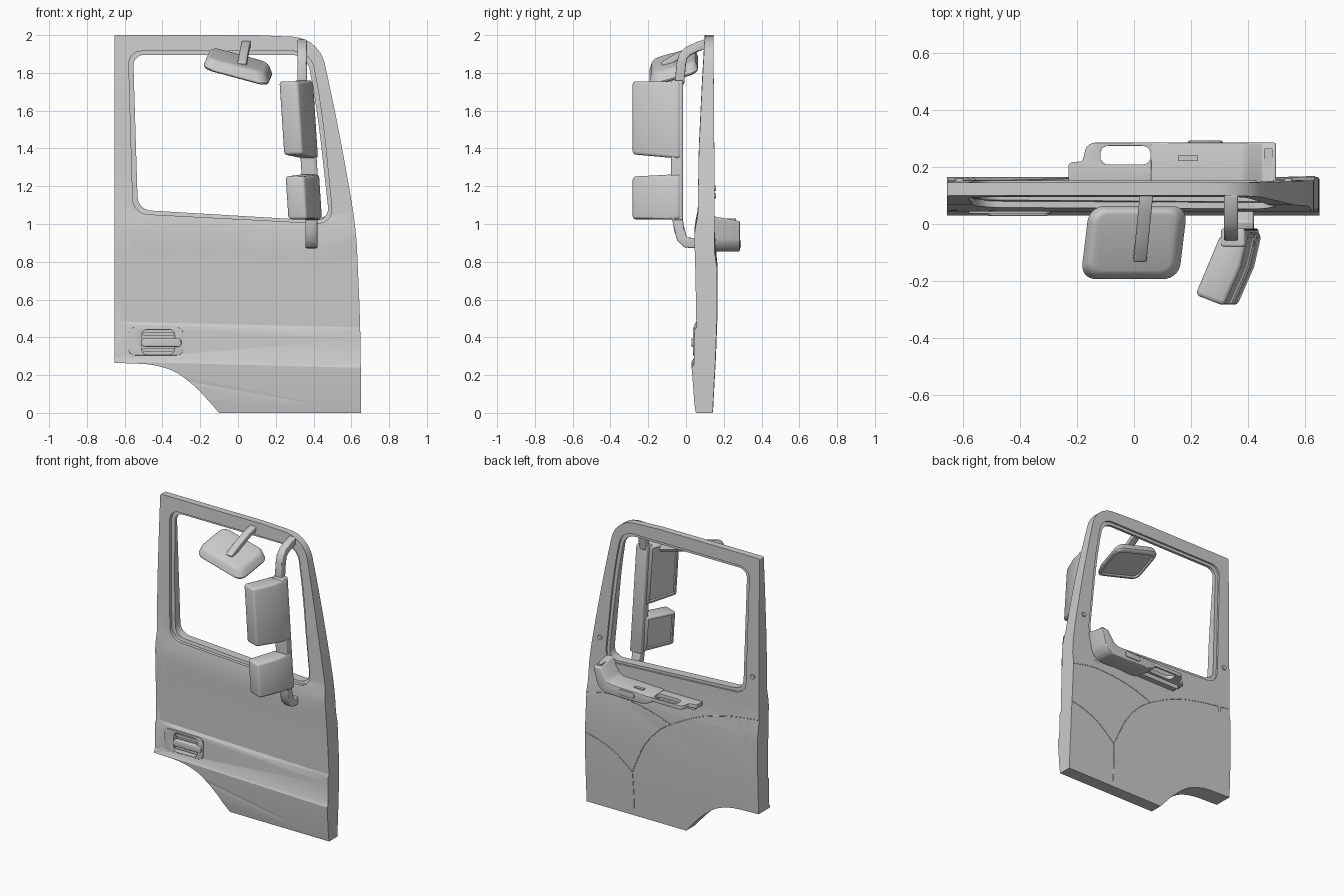
import bpy, bmesh, math
from mathutils import Vector

if "Cube" in bpy.data.objects:
    bpy.data.objects.remove(bpy.data.objects["Cube"])

# Door thickness profiles: (height, y)
FRONT = [(0, .055), (.06, .045), (.255, .03), (.275, .042), (.45, .044), (.468, .055), (.75, .05),
         (.95, .044), (1.0, .05), (1.06, .062), (1.4, .068), (1.75, .085), (2.0, .1)]
BACK = [(0, .14), (.3, .156), (.55, .165), (.78, .165), (.86, .152), (1.1, .152), (2.0, .145)]
TILT = .025  # body lines drop slightly towards the front of the door


def interp(table, t):
    if t <= table[0][0]:
        return table[0][1]
    for (a, va), (b, vb) in zip(table, table[1:]):
        if t <= b:
            return va + (vb - va) * (t - a) / (b - a)
    return table[-1][1]


def rounded(pts, radius=0.0, n=7):
    """Polygon with rounded corners; a point may carry its own radius."""
    out = []
    for i, p in enumerate(pts):
        r = p[2] if len(p) > 2 else radius
        c = Vector(p[:2])
        a, b = Vector(pts[i - 1][:2]) - c, Vector(pts[(i + 1) % len(pts)][:2]) - c
        if r < 1e-4:
            out.append(c)
            continue
        p0 = c + a.normalized() * min(r, a.length * .49)
        p1 = c + b.normalized() * min(r, b.length * .49)
        for k in range(n + 1):
            t = k / n
            w = .8  # rational weight keeps the corner close to circular
            d = (1 - t) ** 2 + 2 * w * t * (1 - t) + t * t
            out.append((p0 * (1 - t) ** 2 + c * 2 * w * t * (1 - t) + p1 * t * t) / d)
    return out


def rect(x0, x1, y0, y1, r=0.0):
    return rounded([(x0, y0), (x1, y0), (x1, y1), (x0, y1)], r)


def ribbon(path, t):
    """Outline of a strip of thickness t along a path."""
    path = [Vector(p) for p in path]
    left, right = [], []
    for i, p in enumerate(path):
        d = (path[min(i + 1, len(path) - 1)] - path[max(i - 1, 0)]).normalized()
        nrm = Vector((-d.y, d.x)) * t / 2
        left.append(p + nrm)
        right.append(p - nrm)
    return left + right[::-1]


def plate(name, outline, holes, axis, lo, hi, bevel=0.0, warp=None, levels=(), glass=None):
    """Extrude an outline with holes along an axis, then slice, bevel, inset and warp it."""
    cu = bpy.data.curves.new(name, 'CURVE')
    cu.dimensions, cu.fill_mode, cu.extrude = '2D', 'BOTH', .5
    for loop in [outline] + list(holes):
        sp = cu.splines.new('POLY')
        sp.points.add(len(loop) - 1)
        for pt, p in zip(sp.points, loop):
            pt.co = (p[0], p[1], 0, 1)
        sp.use_cyclic_u = True
    tmp = bpy.data.objects.new(name, cu)
    bpy.context.collection.objects.link(tmp)
    me = bpy.data.meshes.new_from_object(tmp.evaluated_get(bpy.context.evaluated_depsgraph_get()))
    bpy.data.objects.remove(tmp)
    bm = bmesh.new()
    bm.from_mesh(me)
    for v in bm.verts:
        a, b, w = v.co.x, v.co.y, lo + (hi - lo) * (v.co.z + .5)
        v.co = {'x': (w, a, b), 'y': (a, w, b), 'z': (a, b, w)}[axis]
    bmesh.ops.remove_doubles(bm, verts=bm.verts, dist=1e-5)
    for z in levels:
        bmesh.ops.bisect_plane(bm, geom=bm.verts[:] + bm.edges[:] + bm.faces[:], dist=1e-5,
                               plane_co=(0, 0, z), plane_no=(TILT, 0, 1))
    if not levels:
        bmesh.ops.dissolve_limit(bm, angle_limit=.001, verts=bm.verts, edges=bm.edges)
    bmesh.ops.recalc_face_normals(bm, faces=bm.faces)
    if bevel:
        es = [e for e in bm.edges if len(e.link_faces) == 2 and e.calc_face_angle(0) > .6]
        bmesh.ops.bevel(bm, geom=es, offset=bevel, segments=3, profile=.5,
                        affect='EDGES', clamp_overlap=True)
    if glass:
        g = Vector(glass).normalized()
        bm.normal_update()
        f = max(bm.faces, key=lambda f: f.calc_area() * max(0, f.normal.dot(g)) ** 4)
        bmesh.ops.inset_individual(bm, faces=[f], thickness=.006)
        bmesh.ops.inset_individual(bm, faces=[f], thickness=.003, depth=-.012)
    if warp:
        for v in bm.verts:
            v.co = warp(v.co)
    if levels:
        bmesh.ops.dissolve_limit(bm, angle_limit=.001, verts=bm.verts, edges=bm.edges)
    bmesh.ops.recalc_face_normals(bm, faces=bm.faces)
    bm.to_mesh(me)
    bm.free()
    me.name = name
    ob = bpy.data.objects.new(name, me)
    bpy.context.collection.objects.link(ob)
    bpy.ops.object.select_all(action='DESELECT')
    ob.select_set(True)
    bpy.context.view_layer.objects.active = ob
    bpy.ops.object.shade_smooth_by_angle(angle=math.radians(30))
    return ob


def skin(front_in=0.0, back_in=0.0):
    """Warp that lays w=0 on the outer skin and w=1 on the inner skin."""
    def f(c):
        u = c.z + TILT * c.x
        y0, y1 = interp(FRONT, u) + front_in, interp(BACK, u) - back_in
        return Vector((c.x, y0 + (y1 - y0) * c.y, c.z))
    return f


LEVELS = sorted({z for z, _ in FRONT + BACK if 0 < z < 2})

# Door shell with window opening and handle cup
door = rounded([(-.655, 2, .01), (.1, 2), (.43, 1.985, .14), (.535, 1.5, .3), (.625, .98, .12),
                (.65, .42, .2), (.65, 0), (-.1, 0), (-.235, .155, .1), (-.39, .255, .12), (-.655, .265)])
window_outer = rounded([(-.58, 1.915, .07), (.385, 1.915, .09), (.445, 1.6, .2), (.505, 1.0, .09), (-.555, 1.055, .08)])
window_inner = rounded([(-.555, 1.895, .06), (.365, 1.895, .08), (.42, 1.6, .2), (.485, 1.015, .08), (-.53, 1.075, .07)])
cup = rect(-.51, -.335, .31, .44, .03)
plate("door_shell", door, [window_outer, cup], 'y', 0, 1, warp=skin(), levels=LEVELS)
plate("window_seal", window_outer, [window_inner], 'y', 0, 1, warp=skin(.022, .012), levels=LEVELS)
plate("handle_cup_plug", cup, [], 'y', 0, 1, warp=skin(.035, 0), levels=[.3])

# Outer handle
plate("handle_surround", rect(-.58, -.29, .305, .452, .035), [cup], 'y', .036, .06, bevel=.002)
plate("handle_bar", rect(-.512, -.3, .35, .395, .02), [], 'y', .028, .06, bevel=.006)
for i, z in enumerate((.325, .408)):
    plate(f"handle_rib_{i}", rect(-.505, -.34, z, z + .018, .008), [], 'y', .05, .09)


# Seams of the inner trim panels
def seam(name, pts):
    cu = bpy.data.curves.new(name, 'CURVE')
    cu.dimensions, cu.bevel_depth, cu.bevel_resolution = '3D', .0025, 1
    path = []
    for i in range(len(pts) - 1):  # Catmull-Rom through the points
        p = [Vector(pts[max(0, min(len(pts) - 1, i + k))]) for k in (-1, 0, 1, 2)]
        for s in range(6):
            t = s / 6
            path.append(p[1] + (p[2] - p[0]) * t / 2 + (2 * p[0] - 5 * p[1] + 4 * p[2] - p[3]) * t * t / 2
                        + (3 * p[1] - p[0] - 3 * p[2] + p[3]) * t ** 3 / 2)
    path.append(Vector(pts[-1]))
    sp = cu.splines.new('POLY')
    sp.points.add(len(path) - 1)
    for pt, q in zip(sp.points, path):
        pt.co = (q.x, interp(BACK, q.y + TILT * q.x), q.y, 1)
    bpy.context.collection.objects.link(bpy.data.objects.new(name, cu))


seam("trim_seam_low", [(.29, .005), (.29, .15), (.295, .3)])
seam("trim_seam_front", [(.295, .3), (.42, .4), (.54, .455), (.645, .48)])
seam("trim_seam_arch", [(.295, .3), (.206, .497), (.1, .63), (0, .705), (-.207, .81), (-.42, .87), (-.65, .905)])
seam("trim_seam_top", [(.635, .757), (.47, .79), (.32, .785), (.15, .755), (0, .705)])
for i, (x, z) in enumerate(((.54, 1.15), (-.61, 1.19))):
    plate(f"frame_screw_{i}", rect(x - .015, x + .015, z - .015, z + .015, .015), [], 'y', .13, .16)


# Inner armrest: thick body with raised end, thin shelf with grab opening
def lean(c):
    k = (c.y - .15) / .135
    return Vector((c.x, c.y, c.z - .025 * k * max(0, min(1, (c.z - .9) / .1))))


body = rounded([(.5, 1.04, .01), (.45, 1.04, .01), (.385, .935, .03), (.06, .925), (.06, .885), (.12, .855, .03),
                (.43, .855, .03), (.47, .9, .02)])
plate("armrest_body", body, [], 'y', .14, .285, bevel=.006, warp=lean)
shelf = rounded([(-.23, .14), (-.23, .215, .015), (-.18, .22, .01), (-.165, .285, .03), (.12, .285), (.12, .14)])
plate("armrest_shelf", shelf, [rect(-.118, .058, .208, .274, .03)], 'z', .893, .918, bevel=.003)
plate("armrest_root", rect(-.2, .1, .865, .905, .01), [], 'y', .14, .19)
plate("armrest_pull", rect(.19, .31, .875, .912, .018), [], 'y', .275, .292, bevel=.004)
plate("window_switch", rect(.155, .225, .22, .24), [], 'z', .92, .932)
plate("end_vent", rect(.455, .485, .19, .265, .005), [], 'z', 1.0, 1.03)


# Main mirror assembly on a leaning post
def post_lean(c):
    return Vector((c.x + .065 * (1.75 - c.z), c.y, c.z))


plan = rounded([(.3, -.045), (.375, -.015), (.4, -.04), (.375, -.15), (.315, -.287), (.215, -.248)])
for nm, z0, z1 in (("main_mirror", 1.345, 1.755), ("wide_mirror", 1.025, 1.265)):
    def taper(c, z0=z0, z1=z1):
        k = (c.y + .02) / -.27
        mid = z1 if z1 > 1.5 else z0
        return post_lean(Vector((c.x, c.y, mid + (c.z - mid) * (1 - .06 * k))))
    plate(nm, plan, [], 'z', z0, z1, bevel=.016, warp=taper, glass=(-.9, .42, 0))
plate("mirror_post", rect(.305, .39, -.08, -.015, .012), [], 'z', 1.02, 1.76, bevel=.008, warp=post_lean)
upper = ribbon([(.11, 1.955), (.06, 1.938), (.01, 1.915), (-.014, 1.89), (-.025, 1.85), (-.035, 1.74)], .05)
plate("mirror_arm_upper", upper, [], 'x', .315, .365, bevel=.008)
lower = ribbon([(-.05, 1.05), (-.035, .97), (-.022, .925), (-.002, .902), (.06, .898)], .055)
plate("mirror_arm_lower", lower, [], 'x', .357, .42, bevel=.008)


# Kerb mirror above the window
def kerb(c):
    dome = 1 - .12 * max(0, c.z) / .03
    x, y = c.x * dome, c.y * dome
    return Vector((x + .12 * y, y - .065, 1.835 - .27 * x + .27 * y + c.z))


plate("kerb_mirror", rect(-.172, .172, -.128, .128, .055), [], 'z', -.03, .035, bevel=.015,
      warp=kerb, glass=(0, 0, -1))
arm = ribbon([(.11, 1.955), (.05, 1.935), (-.04, 1.89), (-.125, 1.84)], .035)
plate("kerb_mirror_arm", arm, [], 'x', .02, .067, bevel=.006,
      warp=lambda c: Vector((c.x + .1 * (c.y - .1), c.y, c.z)))
